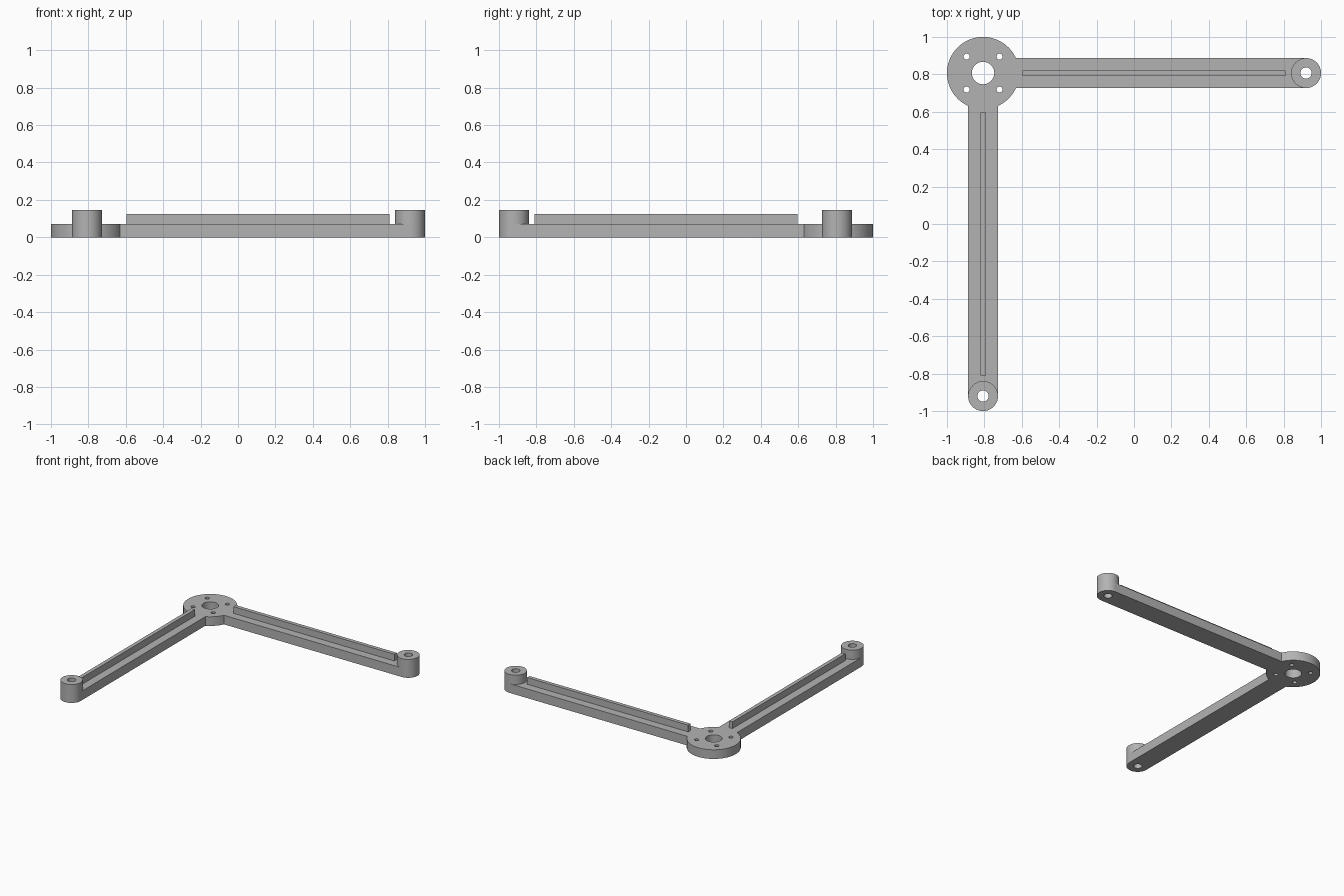
import bpy
import math

if "Cube" in bpy.data.objects:
    bpy.data.objects.remove(bpy.data.objects["Cube"])

HUB = (-0.807, 0.807)      # hub centre
REACH = 1.727              # hub centre to boss centre
T = 0.072                  # plate thickness
grey = bpy.data.materials.new("grey")
grey.diffuse_color = (0.45, 0.45, 0.45, 1)
grey.use_nodes = True
grey.node_tree.nodes["Principled BSDF"].inputs["Base Color"].default_value = grey.diffuse_color


def cylinder(name, x, y, r, z0, z1, sides=64):
    bpy.ops.mesh.primitive_cylinder_add(vertices=sides, radius=r, depth=z1 - z0,
                                        location=(x, y, (z0 + z1) / 2))
    ob = bpy.context.object
    ob.name = name
    return ob


def box(name, x0, x1, y0, y1, z0, z1):
    bpy.ops.mesh.primitive_cube_add(size=1, location=((x0 + x1) / 2, (y0 + y1) / 2, (z0 + z1) / 2))
    ob = bpy.context.object
    ob.name = name
    ob.scale = (x1 - x0, y1 - y0, z1 - z0)
    bpy.ops.object.transform_apply(location=False, rotation=False, scale=True)
    return ob


def combine(target, other, operation):
    mod = target.modifiers.new(operation.lower(), 'BOOLEAN')
    mod.operation, mod.object, mod.solver = operation, other, 'EXACT'
    bpy.context.view_layer.objects.active = target
    bpy.ops.object.modifier_apply(modifier=mod.name)
    bpy.data.objects.remove(other, do_unlink=True)


hx, hy = HUB
bracket = cylinder("corner_bracket", hx, hy, 0.193, 0, T, 96)

# Two arms with raised ribs and end bosses: one towards +x, one towards -y
for horizontal in (True, False):
    def bar(name, a, b, half, z0, z1):
        if horizontal:
            return box(name, hx + a, hx + b, hy - half, hy + half, z0, z1)
        return box(name, hx - half, hx + half, hy - b, hy - a, z0, z1)

    bx, by = (hx + REACH, hy) if horizontal else (hx, hy - REACH)
    combine(bracket, bar("arm", 0.1, REACH, 0.08, 0, T), 'UNION')
    combine(bracket, cylinder("boss", bx, by, 0.08, 0, 0.145), 'UNION')
    combine(bracket, bar("rib", 0.212, 1.617, 0.015, T - 0.02, 0.125), 'UNION')
    combine(bracket, cylinder("boss_hole", bx, by, 0.03, -0.1, 0.3, 48), 'DIFFERENCE')

# Hub bore and four screw holes
combine(bracket, cylinder("bore", hx, hy, 0.06, -0.1, 0.3), 'DIFFERENCE')
for sx in (-1, 1):
    for sy in (-1, 1):
        combine(bracket, cylinder("screw_hole", hx + sx * 0.088, hy + sy * 0.088,
                                  0.016, -0.1, 0.3, 32), 'DIFFERENCE')

bracket.data.materials.clear()
bracket.data.materials.append(grey)
bpy.ops.object.select_all(action='DESELECT')
bracket.select_set(True)
bpy.context.view_layer.objects.active = bracket
bpy.ops.object.shade_smooth_by_angle(angle=math.radians(30))
